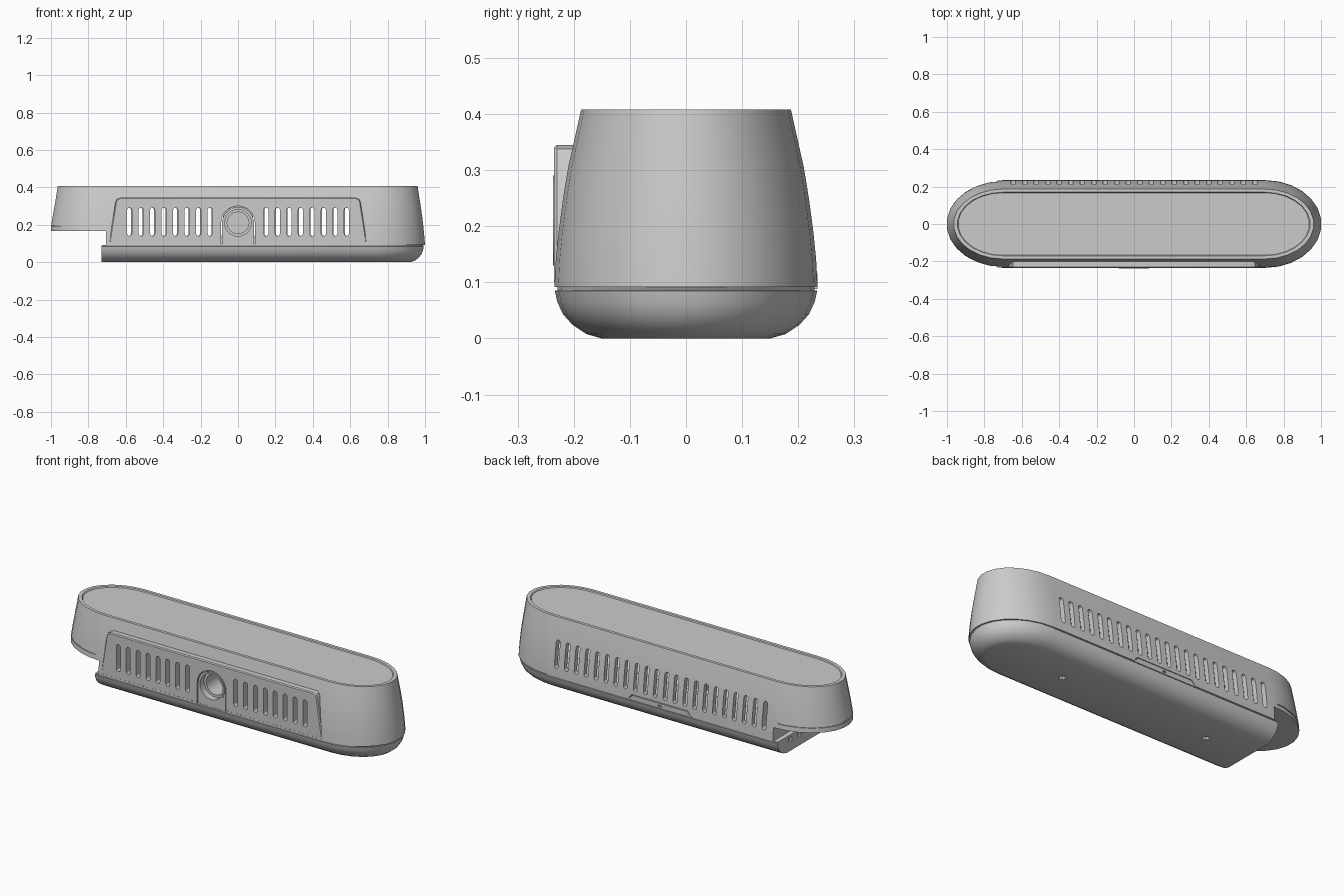
import bpy, bmesh
from math import sin, cos, pi

if "Cube" in bpy.data.objects:
    bpy.data.objects.remove(bpy.data.objects["Cube"])


def finish(name, bm):
    bmesh.ops.recalc_face_normals(bm, faces=bm.faces[:])
    me = bpy.data.meshes.new(name)
    bm.to_mesh(me)
    bm.free()
    ob = bpy.data.objects.new(name, me)
    bpy.context.collection.objects.link(ob)
    return ob


def loft(name, profile, c, n=13):
    """Stack of oval rings: (half width, right extent, left extent, z)."""
    bm = bmesh.new()
    rings = []
    for hw, right, left, z in profile:
        ring = []
        for side, ext in ((1, right), (-1, left)):
            for i in range(n + 1):
                a = -pi / 2 + pi * i / n
                k = 1 / cos(pi / 2 / n)
                ring.append(bm.verts.new((side * (c + (ext - c) * cos(a) * k), side * hw * sin(a), z)))
        rings.append(ring)
    m = len(rings[0])
    for a, b in zip(rings, rings[1:]):
        for i in range(m):
            j = (i + 1) % m
            bm.faces.new((a[i], a[j], b[j], b[i]))
    bm.faces.new(rings[0][::-1])
    bm.faces.new(rings[-1])
    return finish(name, bm)


def prisms(name, outlines, y0, y1):
    """Extrude one or more xz outlines along y."""
    bm = bmesh.new()
    for pts in outlines:
        a = [bm.verts.new((x, y0, z)) for x, z in pts]
        b = [bm.verts.new((x, y1, z)) for x, z in pts]
        bm.faces.new(a)
        bm.faces.new(b[::-1])
        for i in range(len(a)):
            j = (i + 1) % len(a)
            bm.faces.new((a[i], b[i], b[j], a[j]))
    return finish(name, bm)


def arc(x, z, r, a0, a1, n):
    return [(x + r * cos(a0 + (a1 - a0) * i / n), z + r * sin(a0 + (a1 - a0) * i / n)) for i in range(n + 1)]


def slot(x, w=.0125, z0=.14, z1=.292):
    return arc(x, z1 - w, w, 0, pi, 6) + arc(x, z0 + w, w, pi, 2 * pi, 6)


def rect(x0, x1, z0, z1):
    return [(x0, z0), (x1, z0), (x1, z1), (x0, z1)]


def arch(r, base):
    return [(-r, base), (r, base)] + arc(0, .21, r, 0, pi, 20)


def tab(g):
    return [(-.2 - g, .0885 - g), (.2 + g, .0885 - g), (.17 + g, .116 + g), (-.17 - g, .116 + g)]


def circle(r, n=24):
    return arc(0, .21, r, 0, 2 * pi * (n - 1) / n, n - 1)


def cut(target, cutter):
    cutter.hide_render = True
    mod = target.modifiers.new("cut", 'BOOLEAN')
    mod.operation, mod.solver, mod.object = 'DIFFERENCE', 'EXACT', cutter
    bpy.context.view_layer.objects.active = target
    bpy.ops.object.modifier_apply(modifier=mod.name)


# hollow oval housing: rounded base, seam groove, tapered upper shell, recessed lid
body = loft("housing", [
    (.150, .920, .920, 0), (.178, .945, .945, .008), (.202, .966, .966, .024),
    (.219, .981, .981, .043), (.229, .989, .990, .064), (.234, .993, .995, .085),
    (.229, .988, .995, .0855), (.229, .992, .995, .0915), (.2345, 1.0, 1.0, .092),
    (.232, .996, 1.0, .14), (.227, .991, 1.0, .19), (.219, .984, .990, .25),
    (.210, .976, .980, .305), (.187, .960, .963, .408), (.170, .940, .943, .408),
    (.167, .936, .939, .402)], .70)
cavity = loft("cavity_cutter", [
    (.150, .88, .67, .03), (.205, .93, .67, .09), (.205, .94, .67, .16),
    (.190, .93, .67, .27), (.165, .91, .67, .375)], .60)

# cutters for vents, stepped left end and small sockets
front_slots = prisms("front_slot_cutter", [slot(s * (.15 + .0615 * i)) for i in range(8) for s in (1, -1)], -.3, -.05)
back_slots = prisms("back_slot_cutter", [slot(-.646 + .0615 * i) for i in range(22)], .05, .3)
step = prisms("step_cutter", [[(-1.2, -.1), (-.73, -.1), (-.73, .09), (-.705, .092), (-.705, .167), (-1.2, .167)]], -.4, .4)
arch_cut = prisms("arch_cutter", [arch(.090, .096)], -.3, -.05)
tab_cut = prisms("tab_cutter", [tab(.004)], .215, .3)
feet = prisms("foot_hole_cutter", [rect(s * .46 - .015, s * .46 + .015, -.05, .02) for s in (1, -1)], -.015, .015)
for c in (cavity, step, front_slots, back_slots, arch_cut, tab_cut, feet):
    cut(body, c)
for y in (.02, .1):
    cut(body, prisms("socket_cutter", [rect(-.8, -.715, .05, .075)], y, y + .03))

# thin seam line around the overhanging left end
ring = loft("overhang_seam_cutter", [(.3, 1.1, 1.1, .192), (.3, 1.1, 1.1, .197)], .70)
cut(ring, loft("overhang_seam_core", [(.222, .98, .994, .18), (.222, .98, .994, .21)], .70))
cut(ring, prisms("overhang_seam_limit", [rect(-.73, 1.5, .1, .3)], -.5, .5))
cut(body, ring)

# flat vented front panel
panel = prisms("front_panel", [[(-.69, .096), (.69, .096), (.655, .322), (.647, .338), (.63, .345),
                                (-.63, .345), (-.647, .338), (-.655, .322)]], -.235, -.195)
bevel = panel.modifiers.new("bevel", 'BEVEL')
bevel.width, bevel.segments = .005, 1
bevel.limit_method, bevel.angle_limit = 'ANGLE', 1.0
bpy.context.view_layer.objects.active = panel
bpy.ops.object.modifier_apply(modifier="bevel")
cut(panel, front_slots)
cut(panel, arch_cut)

# arched port housing with a stepped round recess
port = prisms("round_port", [arch(.085, .096)], -.233, -.06)
cut(port, prisms("port_cutter", [circle(.072)], -.3, -.20))
cut(port, prisms("port_inner_cutter", [circle(.058)], -.3, -.08))
rim = prisms("port_rim", [circle(.080)], -.237, -.21)
cut(rim, prisms("rim_cutter", [circle(.071)], -.3, -.1))

# latch tab at the back seam
latch = prisms("latch_tab", [tab(0)], .21, .234)
cut(latch, prisms("latch_hole_cutter", [rect(-.01, .01, .096, .106)], .225, .3))

# remove helpers, smooth the curved surfaces
for ob in list(bpy.data.objects):
    if ob.hide_render or ob.name.startswith("overhang_seam"):
        bpy.data.objects.remove(ob)
for ob in bpy.data.objects:
    bpy.ops.object.select_all(action='DESELECT')
    ob.select_set(True)
    bpy.context.view_layer.objects.active = ob
    bpy.ops.object.shade_smooth_by_angle(angle=.5)
